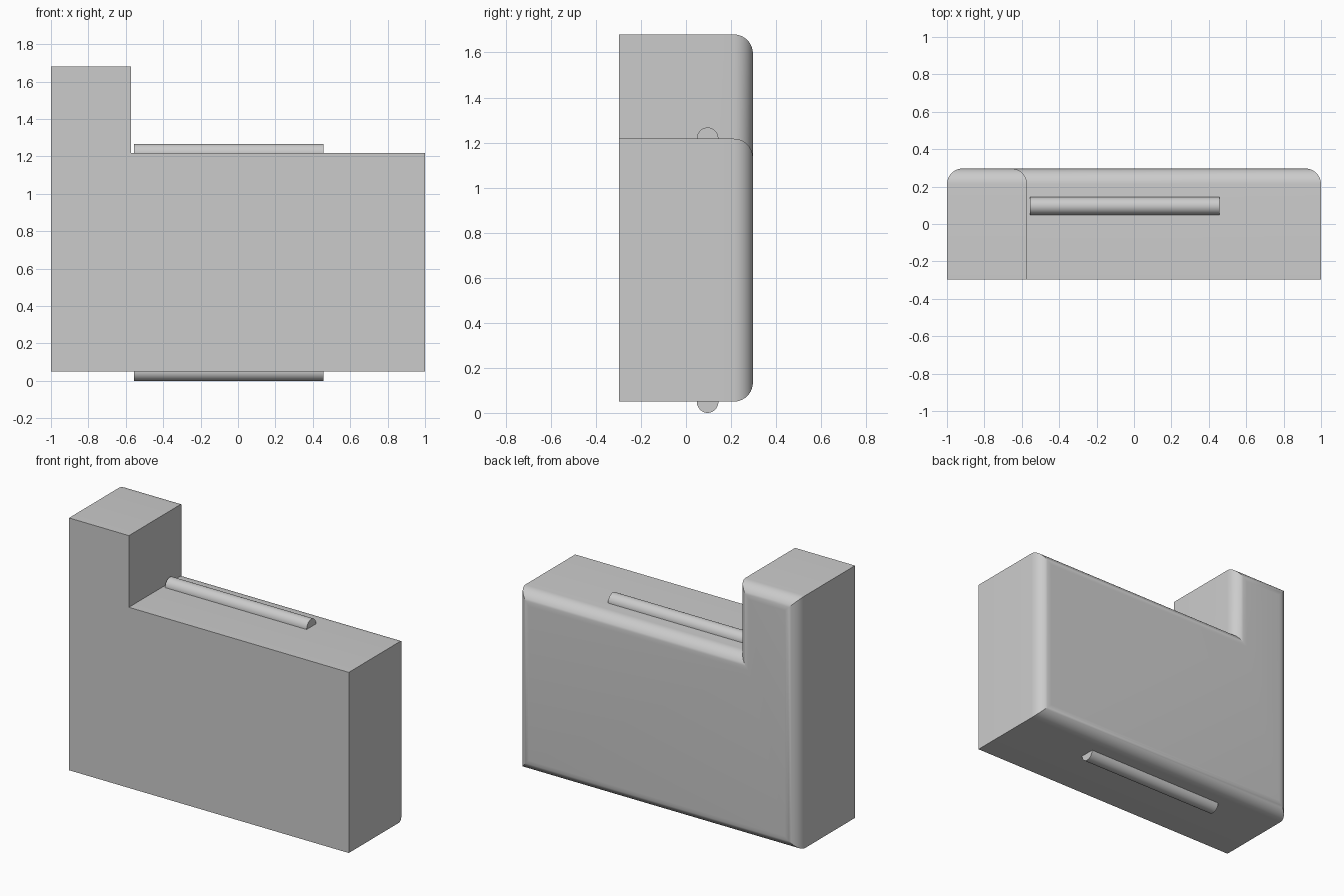
import bpy, bmesh
from math import cos, sin, pi, radians
from mathutils import Vector

cube = bpy.data.objects.get("Cube")
if cube:
    bpy.data.objects.remove(cube, do_unlink=True)

grey = bpy.data.materials.new("light grey")
grey.use_nodes = True
grey.diffuse_color = (0.6, 0.6, 0.6, 1)
grey.node_tree.nodes["Principled BSDF"].inputs["Base Color"].default_value = (0.6, 0.6, 0.6, 1)


def prism(name, outline, depth, round_far=0):
    """Extrude a closed outline along depth; optionally round the far rim."""
    bm = bmesh.new()
    face = bm.faces.new([bm.verts.new(p) for p in outline])
    result = bmesh.ops.extrude_face_region(bm, geom=[face], use_keep_orig=True)["geom"]
    far = [v for v in result if isinstance(v, bmesh.types.BMVert)]
    bmesh.ops.translate(bm, verts=far, vec=depth)
    bmesh.ops.recalc_face_normals(bm, faces=bm.faces)
    if round_far:
        rim = [e for e in bm.edges if all(v in far for v in e.verts)]
        bmesh.ops.bevel(bm, geom=rim, offset=round_far, segments=10,
                        profile=0.5, affect='EDGES')
    mesh = bpy.data.meshes.new(name)
    bm.to_mesh(mesh)
    bm.free()
    mesh.materials.append(grey)
    obj = bpy.data.objects.new(name, mesh)
    bpy.context.collection.objects.link(obj)
    bpy.ops.object.select_all(action='DESELECT')
    obj.select_set(True)
    bpy.context.view_layer.objects.active = obj
    bpy.ops.object.shade_smooth_by_angle(angle=radians(30))
    return obj


BOTTOM, SHOULDER, TOP = 0.05, 1.217, 1.68
FRONT, DEPTH = -0.297, 0.594
STEP = -0.572

# L-shaped body with its rear rim rounded
profile = [(-1, BOTTOM), (1, BOTTOM), (1, SHOULDER),
           (STEP, SHOULDER), (STEP, TOP), (-1, TOP)]
prism("body", [(x, FRONT, z) for x, z in profile], Vector((0, DEPTH, 0)), 0.085)

# Half-round rails on the shoulder and underside
RADIUS, STEPS = 0.048, 24
for name, z, side in (("top_rail", SHOULDER, 1), ("bottom_rail", BOTTOM, -1)):
    arc = [(-0.555, 0.096 + RADIUS * cos(pi * i / STEPS),
            z + side * (RADIUS + 0.002) * sin(pi * i / STEPS)) for i in range(STEPS + 1)]
    prism(name, arc, Vector((1.012, 0, 0)))
